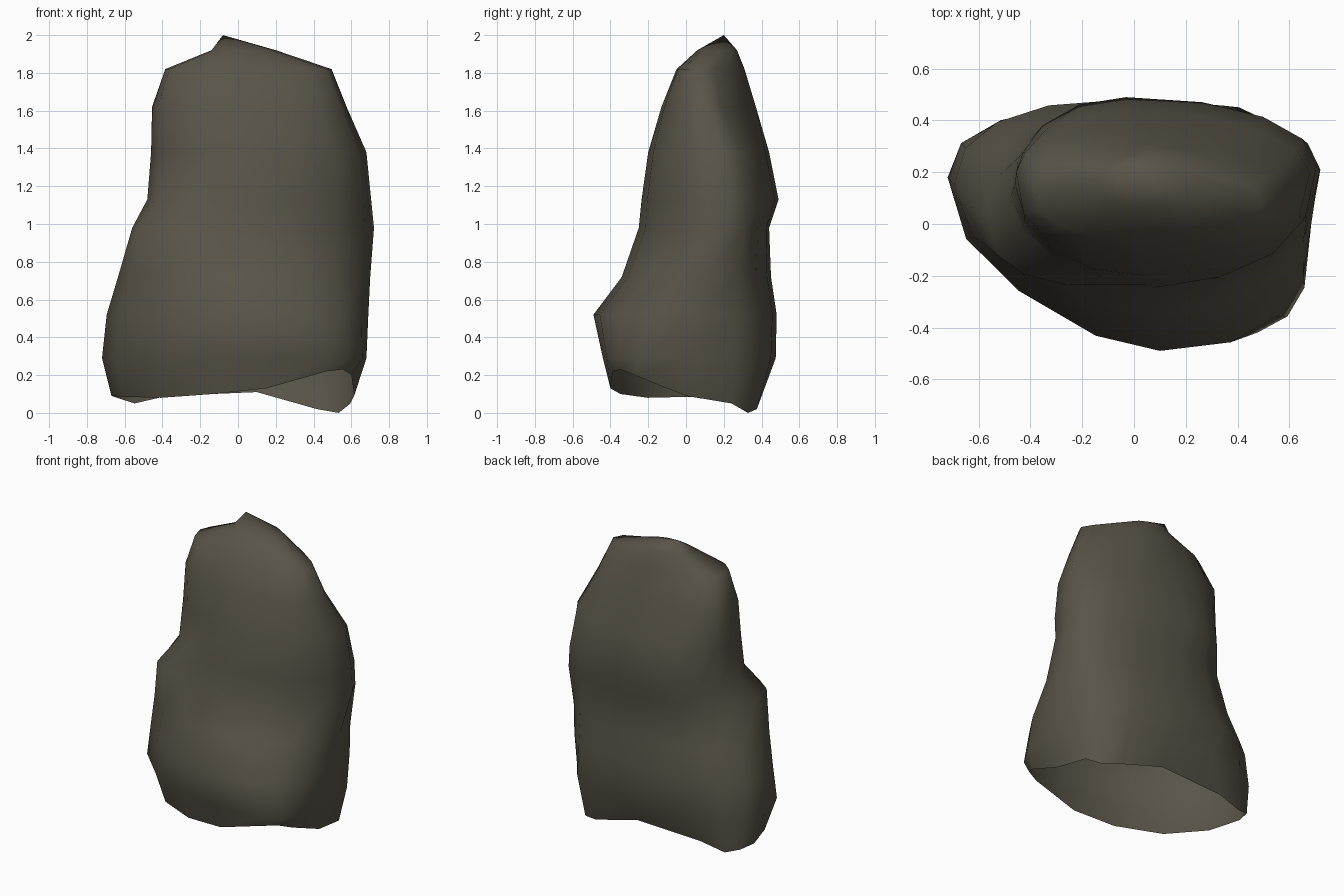
import bpy, bmesh, math

if "Cube" in bpy.data.objects:
    bpy.data.objects.remove(bpy.data.objects["Cube"])

SEG = 4  # points per quarter of a cross-section

# Cross-sections: z, x left/right, y front/back, y of left/right extremes,
# x of front/back extremes, squareness of corners FL, FR, BR, BL
RINGS = [
    (0.10, -.67, .615, -.40, .39, .22, .00, .15, .10, 1.8, 5.0, 4.0, 4.0),
    (0.29, -.72, .68, -.44, .475, .18, .00, .22, .10, 2.0, 3.3, 3.0, 2.4),
    (0.52, -.695, .69, -.49, .48, .15, .05, .10, -.05, 1.65, 2.5, 3.0, 2.3),
    (0.72, -.635, .70, -.34, .45, .08, .10, .10, .00, 1.95, 2.0, 2.7, 2.2),
    (0.98, -.56, .72, -.25, .44, .02, .21, .05, .00, 2.9, 1.95, 2.3, 2.1),
    (1.13, -.48, .705, -.235, .49, .10, .22, .05, -.03, 1.8, 2.3, 2.1, 2.1),
    (1.38, -.46, .68, -.20, .44, .15, .20, .05, .00, 2.1, 2.3, 1.9, 2.3),
    (1.62, -.455, .575, -.13, .37, .20, .12, .03, .08, 2.6, 2.4, 1.5, 2.4),
    (1.82, -.385, .495, -.05, .31, .14, .08, .00, .05, 2.5, 2.6, 1.6, 2.2),
    (1.92, -.14, .20, .06, .27, .17, .16, .02, .06, 2.2, 2.2, 2.0, 2.0),
]
# Uneven heights of the open lower rim, counter-clockwise from the left extreme
RIM_Z = [.09, .085, .08, .10, .13, .22, .23, .20, .09, .05, .0, .02, .11, .09, .05, .08]


def section(z, xl, xr, yf, yb, yl, yr, xf, xb, *corners):
    """Closed outline made of four superelliptic quarters."""
    pts = []
    quarters = [(xl, yl, xf, yf), (xr, yr, xf, yf), (xr, yr, xb, yb), (xl, yl, xb, yb)]
    for q, (sx, sy, ex, ey) in enumerate(quarters):
        for i in range(SEG):
            t = i / SEG if q % 2 == 0 else 1 - i / SEG
            a, e = t * math.pi / 2, 2 / corners[q]
            c, s = max(math.cos(a), 0) ** e, max(math.sin(a), 0) ** e
            if t == 1:
                c = 0
            pts.append((ex + (sx - ex) * c, sy + (ey - sy) * s, z))
    return pts


# Rock body: loft through the sections, open underneath
bm = bmesh.new()
loops = []
for k, ring in enumerate(RINGS):
    pts = section(*ring)
    if k == 0:
        pts = [(x, y, RIM_Z[i]) for i, (x, y, z) in enumerate(pts)]
    loops.append([bm.verts.new(p) for p in pts])
n = SEG * 4
for lo, hi in zip(loops, loops[1:]):
    for i in range(n):
        j = (i + 1) % n
        bm.faces.new((lo[i], lo[j], hi[j], hi[i]))

# Peak
peak = bm.verts.new((-.08, .2, 2.0))
for i in range(n):
    bm.faces.new((loops[-1][i], loops[-1][(i + 1) % n], peak))

for f in bm.faces:
    f.smooth = True
mesh = bpy.data.meshes.new("rock")
bm.to_mesh(mesh)
bm.free()
rock = bpy.data.objects.new("rock", mesh)
bpy.context.collection.objects.link(rock)

stone = bpy.data.materials.new("dark brown grey stone")
stone.diffuse_color = (.100, .089, .066, 1)
stone.use_nodes = True
stone.node_tree.nodes["Principled BSDF"].inputs["Base Color"].default_value = stone.diffuse_color
mesh.materials.append(stone)
